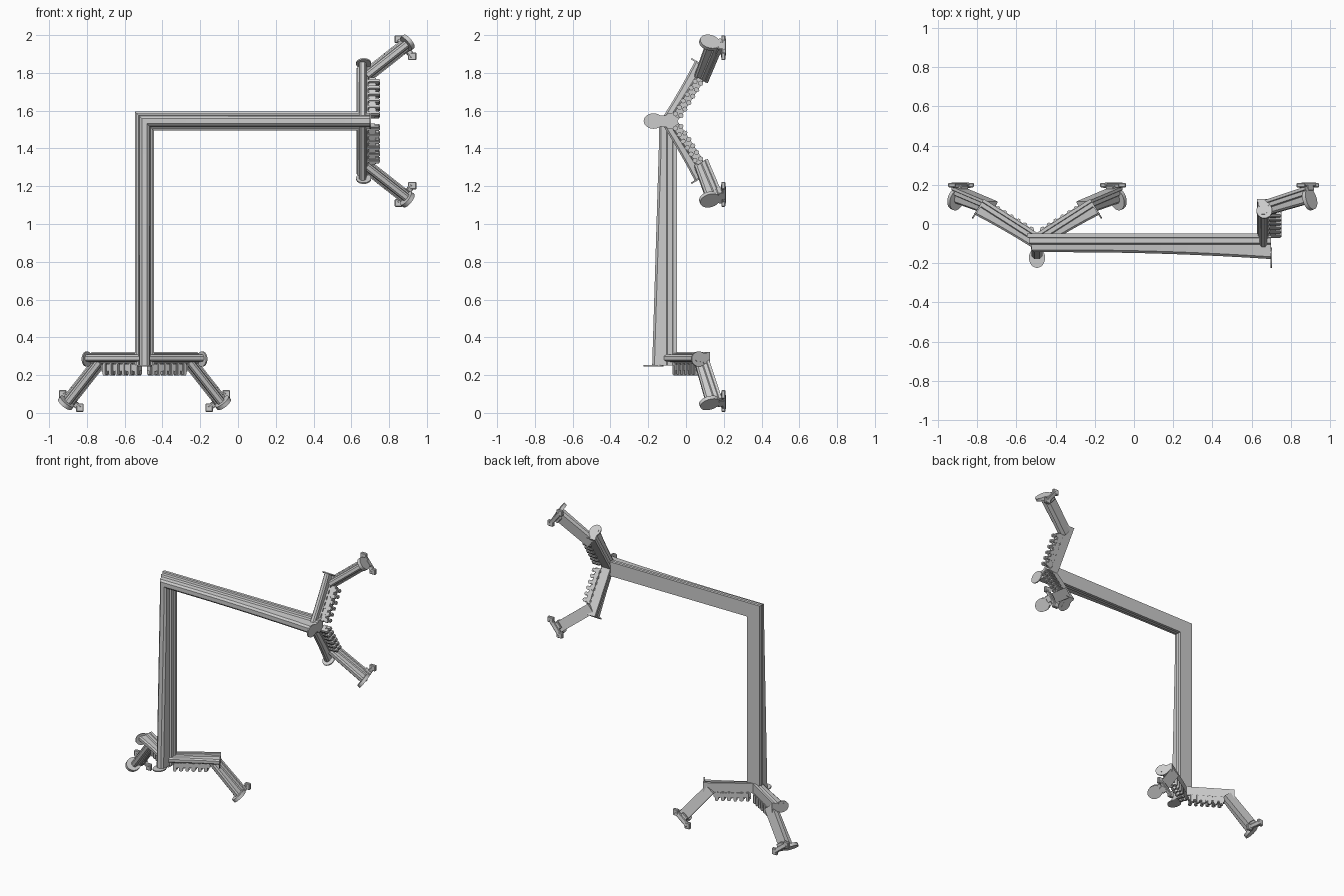
import bpy, bmesh
from mathutils import Matrix, Vector

cube = bpy.data.objects.get("Cube")
if cube:
    bpy.data.objects.remove(cube, do_unlink=True)

V = Vector
X, Y, Z = V((1, 0, 0)), V((0, 1, 0)), V((0, 0, 1))

# Half of the stepped channel section: (half width, depth); negative depth faces the front
HALF = [(.05, .042), (.05, .022), (.042, .018), (.042, -.008),
        (.031, -.014), (.027, -.042), (.014, -.054)]
SECTION = HALF + [(-u, v) for u, v in reversed(HALF)]


def frame(origin, a, b, c):
    """Matrix that takes local axes to a, b, c at origin."""
    m = Matrix((a, b, c)).transposed().to_4x4()
    m.translation = origin
    return m


def finish(name, bm, matrix=Matrix()):
    """Make an object from bm, placed by matrix."""
    bm.transform(matrix)
    bmesh.ops.recalc_face_normals(bm, faces=bm.faces)
    mesh = bpy.data.meshes.new(name)
    bm.to_mesh(mesh)
    bm.free()
    ob = bpy.data.objects.new(name, mesh)
    bpy.context.collection.objects.link(ob)
    bpy.ops.object.select_all(action='DESELECT')
    ob.select_set(True)
    bpy.context.view_layer.objects.active = ob
    bpy.ops.object.shade_smooth_by_angle(angle=.6)
    return ob


def sweep(name, stations, matrix=Matrix()):
    """Loft the channel section; each station is origin, width axis, depth axis, front flare."""
    bm = bmesh.new()
    rings = []
    for o, u, v, flare in stations:
        rings.append([bm.verts.new(o + u * a + v * (b - (flare if b < -.03 else 0)))
                      for a, b in SECTION])
    n = len(SECTION)
    for r, s in zip(rings, rings[1:]):
        for i in range(n):
            j = (i + 1) % n
            bm.faces.new((r[i], r[j], s[j], s[i]))
    bm.faces.new(rings[0])
    bm.faces.new(rings[-1])
    finish(name, bm, matrix)


def disc(name, centre, u, v, size, thick, matrix):
    """Thin oval plate lying in the u, v plane."""
    bm = bmesh.new()
    bmesh.ops.create_cone(bm, cap_ends=True, segments=24, radius1=1, radius2=1, depth=1)
    local = frame(centre, u * size[0], v * size[1], u.cross(v) * thick)
    finish(name, bm, matrix @ local)


def add_box(bm, centre, axes, size):
    local = frame(centre, *[a * s for a, s in zip(axes, size)])
    bmesh.ops.create_cube(bm, size=1, matrix=local)


# Long bent arm: column, mitred corner, beam
stations = []
for i in range(7):
    t = i / 6
    stations.append((V((-.495, -.09, .25 + 1.15 * t)), X, Y, .035 * (1 - t)))
stations.append((V((-.495, -.09, 1.545)), X - Z, Y, 0))
for i in range(9):
    t = i / 8
    stations.append((V((-.35 + 1.05 * t, -.09, 1.545)), -Z, Y, .035 * t * t))
sweep("bent_arm", stations)

# Finger directions in the local frame of one end
BAR = V((.84, .54, 0)).normalized()
BAR_BACK = Z.cross(BAR)
LEG = V((.175, .08, -.22)).normalized()
LEG_SIDE = V((.79, 0, .61)).normalized()
LEG_BACK = LEG_SIDE.cross(LEG).normalized()
if LEG_BACK.y < 0:
    LEG_BACK = -LEG_BACK
LEG_SIDE = LEG_BACK.cross(LEG).normalized()
BAR_START, BAR_END = V((0, -.085, .29)), V((.29, .10, .29))
LEG_START, LEG_END = V((.235, .085, .275)), V((.412, .16, .05))


def make_finger(tag, m):
    # Upper bar with its end plate
    sweep("bar_" + tag, [(BAR_START.lerp(BAR_END, t), Z * .66, BAR_BACK * .8, .02 * t * t)
                         for t in (0, .25, .5, .75, 1)], m)
    disc("bar_plate_" + tag, V((.305, .067, .285)), BAR_BACK, Z, (.046, .04), .008, m)

    # Scaled strip under the bar
    bm = bmesh.new()
    start, end = V((.02, -.05, .24)), V((.225, .075, .24))
    axes = (BAR, BAR_BACK, Z)
    add_box(bm, start.lerp(end, .5), axes, ((end - start).length, .04, .04))
    for i in range(6):
        p = start.lerp(end, (i + .4) / 6)
        for side in (-1, 1):
            add_box(bm, p + BAR_BACK * .015 * side + BAR * .004 * side - Z * .01,
                    axes, (.024, .026, .065))
    bmesh.ops.bevel(bm, geom=bm.edges[:], offset=.005, segments=2, affect='EDGES')
    finish("scales_" + tag, bm, m)

    # Lower leg with its end plate
    sweep("leg_" + tag, [(LEG_START.lerp(LEG_END, t), LEG_SIDE * .72, LEG_BACK * .75, .015 * t)
                         for t in (0, .5, 1)], m)
    disc("foot_plate_" + tag, V((.415, .125, .053)), LEG_SIDE, LEG_BACK, (.045, .055), .022, m)

    # Claw: crossbar with square tips and a small heel
    bm = bmesh.new()
    c = V((.388, .198, .063))
    axes = (LEG_SIDE, LEG_BACK, LEG)
    add_box(bm, c, axes, (.12, .022, .03))
    add_box(bm, c - Y * .015 - LEG * .005, axes, (.05, .04, .05))
    for side in (-1, 1):
        add_box(bm, c + V((.79, 0, .61)) * .058 * side, (X, Y, Z), (.04, .022, .045))
    bmesh.ops.bevel(bm, geom=bm.edges[:], offset=.004, segments=1, affect='EDGES')
    finish("claw_" + tag, bm, m)


# The same pair of fingers at both ends of the arm
base = Matrix.Translation((-.495, 0, 0))
beam_end = frame(V((.95, 0, 1.545)), Z, Y, -X)
mirror = Matrix.Diagonal((-1, 1, 1, 1))
for end, m in (("base", base), ("beam", beam_end)):
    make_finger(end + "_a", m)
    make_finger(end + "_b", m @ mirror)
    disc("arm_plate_" + end, V((0, -.172, .249)), X, Y, (.041, .052), .008, m)
